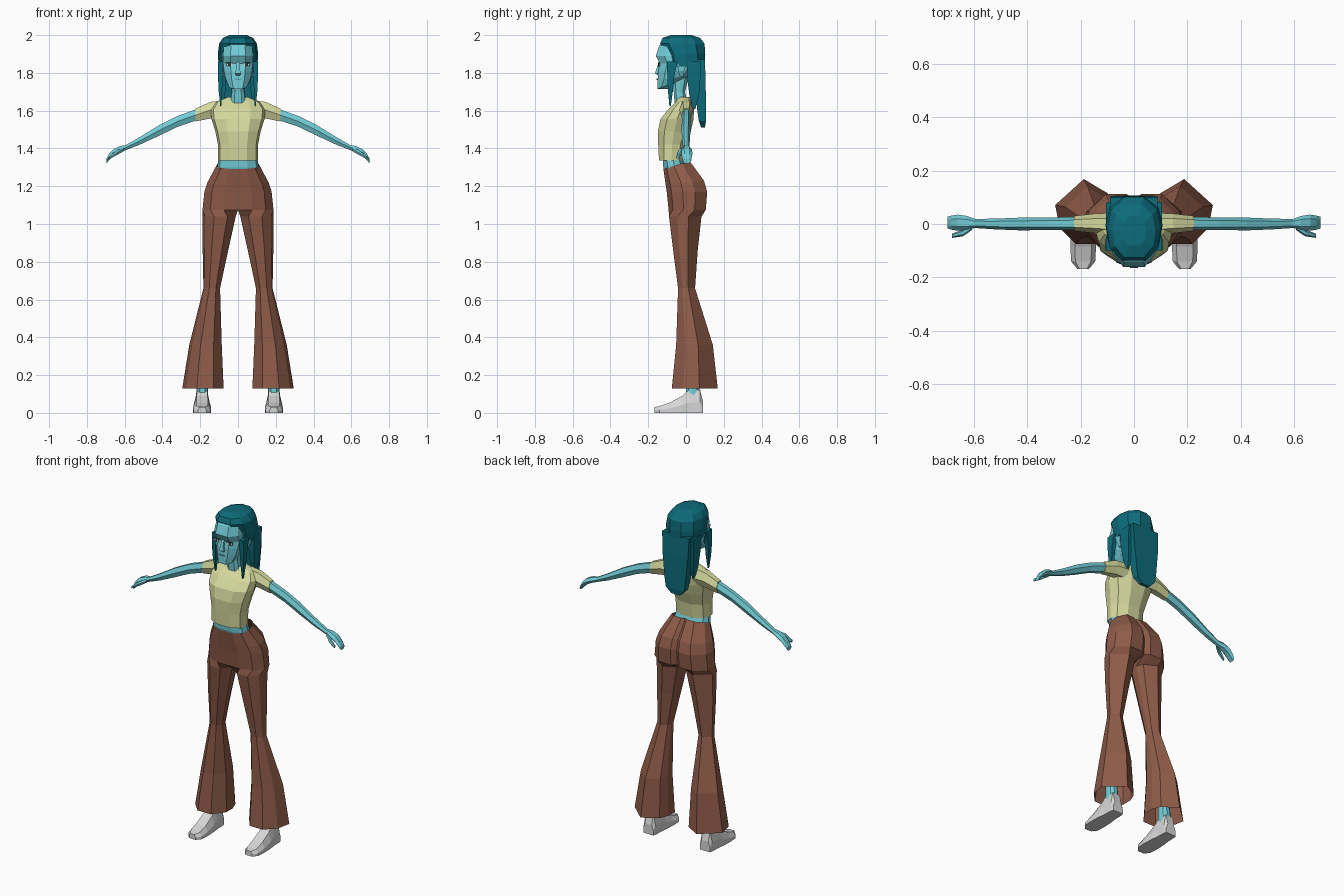
import bpy, bmesh, math


def material(name, r, g, b):
    m = bpy.data.materials.new(name)
    m.diffuse_color = (r, g, b, 1)
    return m


SKIN = material("aqua skin", .17, .61, .68)
SHIRT = material("pale yellow cloth", .67, .70, .34)
PANTS = material("brown cloth", .27, .105, .065)
HAIR = material("dark teal hair", .004, .15, .20)
SHOE = material("light grey", .68, .68, .68)
DARK = material("eye dark", .01, .05, .06)


def loft(name, rings, mat, cap_start=True, cap_end=True, mirror=False):
    """Join a row of equal-sized rings with quads."""
    bm = bmesh.new()
    rows = [[bm.verts.new(p) for p in ring] for ring in rings]
    n = len(rows[0])
    for a, b in zip(rows, rows[1:]):
        for i in range(n):
            quad = (a[i], a[(i + 1) % n], b[(i + 1) % n], b[i])
            # leave out walls lying on the mirror plane
            if mirror and all(abs(v.co.x) < 1e-5 for v in quad):
                continue
            bm.faces.new(quad)
    if cap_start:
        bm.faces.new(rows[0])
    if cap_end:
        bm.faces.new(rows[-1])
    bmesh.ops.recalc_face_normals(bm, faces=bm.faces)
    me = bpy.data.meshes.new(name)
    bm.to_mesh(me)
    bm.free()
    me.materials.append(mat)
    ob = bpy.data.objects.new(name, me)
    bpy.context.collection.objects.link(ob)
    if mirror:
        ob.modifiers.new("Mirror", 'MIRROR')
    return ob


# Unit outlines in plan (u across, v front to back)
ROUND = [(.27, 0), (.73, 0), (.95, .2), (1, .5), (.93, .8), (.68, 1),
         (.32, 1), (.07, .8), (0, .5), (.05, .2)]
HIP = [(0, 0), (.4, 0), (.78, .12), (1, .4), (.95, .7), (.6, 1), (.15, 1), (0, .9)]
LEG = [(0, .3), (.25, 0), (.65, 0), (.92, .25), (1, .6), (.51, 1), (.1, .78), (0, .55)]
BOX = [(0, 0), (1, 0), (1, 1), (0, 1)]


def plan(shape, z, x0, x1, y0, y1, tilt=0):
    return [(x0 + u * (x1 - x0), y0 + v * (y1 - y0), z + tilt * (v - .5)) for u, v in shape]


def body(z, w, y0, y1, tilt=0):
    return plan(ROUND, z, -w, w, y0, y1, tilt)


def cross(x, z, hz, y, hy):
    """Six-sided arm section."""
    return [(x, y + hy * math.cos(k * math.pi / 3), z + hz * 1.1 * math.sin(k * math.pi / 3))
            for k in range(6)]


# Flared trousers: one half from waist to hem
hips = [(1.312, .115, -.12, .02, .04), (1.22, .163, -.108, .095, .02),
        (1.17, .178, -.102, .112, 0), (1.075, .188, -.092, .105, 0)]
legs = [(1.04, .012, .188, -.09, .082), (.86, .052, .187, -.068, .062),
        (.66, .095, .183, -.042, .048), (.36, .086, .258, -.052, .142),
        (.13, .076, .295, -.075, .168)]
loft("trousers", [plan(HIP, z, 0, w, a, b, t) for z, w, a, b, t in hips]
     + [plan(LEG, *r) for r in legs], PANTS, False, False, True)

# Ankles and shoes
loft("ankle", [plan(ROUND, .08, .158, .222, 0, .075), plan(ROUND, .2, .158, .218, 0, .065),
               plan(ROUND, .5, .13, .2, -.01, .06)], SKIN, mirror=True)
SOLE = [(-1, 0), (1, 0), (1, .45), (.65, 1), (-.65, 1), (-1, .45)]
shoe = [(-.168, .022, .03), (-.14, .045, .036), (-.085, .048, .055),
        (-.02, .045, .09), (.015, .04, .122), (.075, .038, .122), (.09, .034, .06)]
loft("shoe", [[(.19 + u * w, y, v * h) for u, v in SOLE] for y, w, h in shoe], SHOE, mirror=True)

# Midriff and top
loft("midriff", [body(1.24, .115, -.1, .03), body(1.3, .11, -.12, .0),
                 body(1.36, .1, -.125, -.02)], SKIN)
top = [(1.335, .106, -.143, -.01), (1.42, .106, -.147, .0), (1.49, .12, -.149, .025),
       (1.555, .14, -.135, .04), (1.605, .145, -.095, .042), (1.645, .12, -.055, .035),
       (1.672, .055, -.04, .02)]
loft("top", [body(*r) for r in top], SHIRT)
sleeve = [(.07, 1.607, .05, 0, .042), (.145, 1.603, .046, .002, .037), (.225, 1.577, .036, .002, .028)]
loft("sleeve", [cross(*r) for r in sleeve], SHIRT, mirror=True)

# Arms, hands and thumbs
arm = [(.215, 1.58, .031, .002, .025), (.32, 1.543, .03, .001, .023), (.42, 1.494, .029, 0, .024),
       (.52, 1.44, .021, 0, .02), (.595, 1.404, .014, .002, .017), (.625, 1.396, .017, .004, .026),
       (.66, 1.378, .019, .005, .03), (.683, 1.354, .018, .005, .026), (.697, 1.333, .012, .005, .022)]
loft("arm", [cross(*r) for r in arm], SKIN, mirror=True)
thumb = [(.605, 1.396, .011, -.01, .012), (.64, 1.378, .013, -.033, .013), (.68, 1.352, .008, -.044, .008)]
loft("thumb", [cross(*r) for r in thumb], SKIN, mirror=True)

# Neck and head
loft("neck", [body(1.63, .045, -.06, .01), body(1.7, .036, -.065, -.005),
              body(1.8, .042, -.08, .02)], SKIN)
head = [(1.715, .03, -.145, -.09, .0), (1.735, .052, -.152, -.045, .04), (1.775, .073, -.15, .02, .02),
        (1.81, .082, -.147, .04, 0), (1.85, .087, -.139, .06, 0), (1.89, .088, -.16, .07, 0),
        (1.945, .08, -.142, .07, 0), (1.975, .055, -.11, .04, 0)]
loft("head", [body(*r) for r in head], SKIN)
loft("nose", [plan(BOX, z, -w, w, y, -.13) for z, w, y in
              ((1.785, .01, -.145), (1.797, .015, -.164), (1.82, .009, -.157), (1.86, .007, -.143))], SKIN)
loft("lips", [plan(BOX, 1.763, -.014, .014, -.155, -.14),
              plan(BOX, 1.769, -.02, .02, -.157, -.14)], SKIN)
loft("ear", [plan(BOX, z, .07, x, a, b) for z, x, a, b in
             ((1.78, .08, -.035, -.015), (1.81, .094, -.04, -.01), (1.845, .096, -.045, .0))],
     SKIN, mirror=True)


# Eyes and brows: thin plates
def plate(name, x0, x1, z0, z1, y, mat):
    loft(name, [[(x0, y, z0), (x1, y + .004, z0 + .002), (x1, y + .004, z1), (x0, y, z1)],
                [(x0, y + .007, z0), (x1, y + .009, z0 + .002), (x1, y + .009, z1), (x0, y + .007, z1)]],
         mat, mirror=True)


plate("eye_white", .028, .062, 1.835, 1.851, -.146, SHOE)
plate("iris", .038, .052, 1.834, 1.852, -.1475, DARK)
plate("lash", .026, .066, 1.851, 1.856, -.149, DARK)

# Hair cap, with the face standing out in front of it
cap = [(1.835, .102, -.096, .1), (1.9, .107, -.108, .102), (1.955, .1, -.137, .098),
       (1.985, .08, -.125, .075), (2.0, .045, -.08, .03)]
loft("hair_cap", [body(*r) for r in cap], HAIR)

# Long back panel
panel = [(1.87, -.09, .09, .03, .1), (1.75, -.085, .085, .045, .104),
         (1.6, -.07, .07, .06, .106), (1.545, -.062, .062, .068, .106), (1.51, -.03, .03, .08, .1)]
loft("hair_back", [plan(BOX, *r) for r in panel], HAIR)

# Hanging locks beside the face and behind the ears
front_lock = [(1.86, .078, .105, -.1, -.045), (1.78, .082, .106, -.099, -.062),
              (1.7, .084, .102, -.095, -.07), (1.625, .089, .094, -.088, -.08)]
rear_lock = [(1.86, .065, .104, .005, .08), (1.76, .066, .102, .008, .075),
             (1.68, .068, .096, .018, .068), (1.61, .076, .086, .035, .05)]
loft("front_lock", [plan(BOX, *r) for r in front_lock], HAIR, mirror=True)
loft("rear_lock", [plan(BOX, *r) for r in rear_lock], HAIR, mirror=True)
